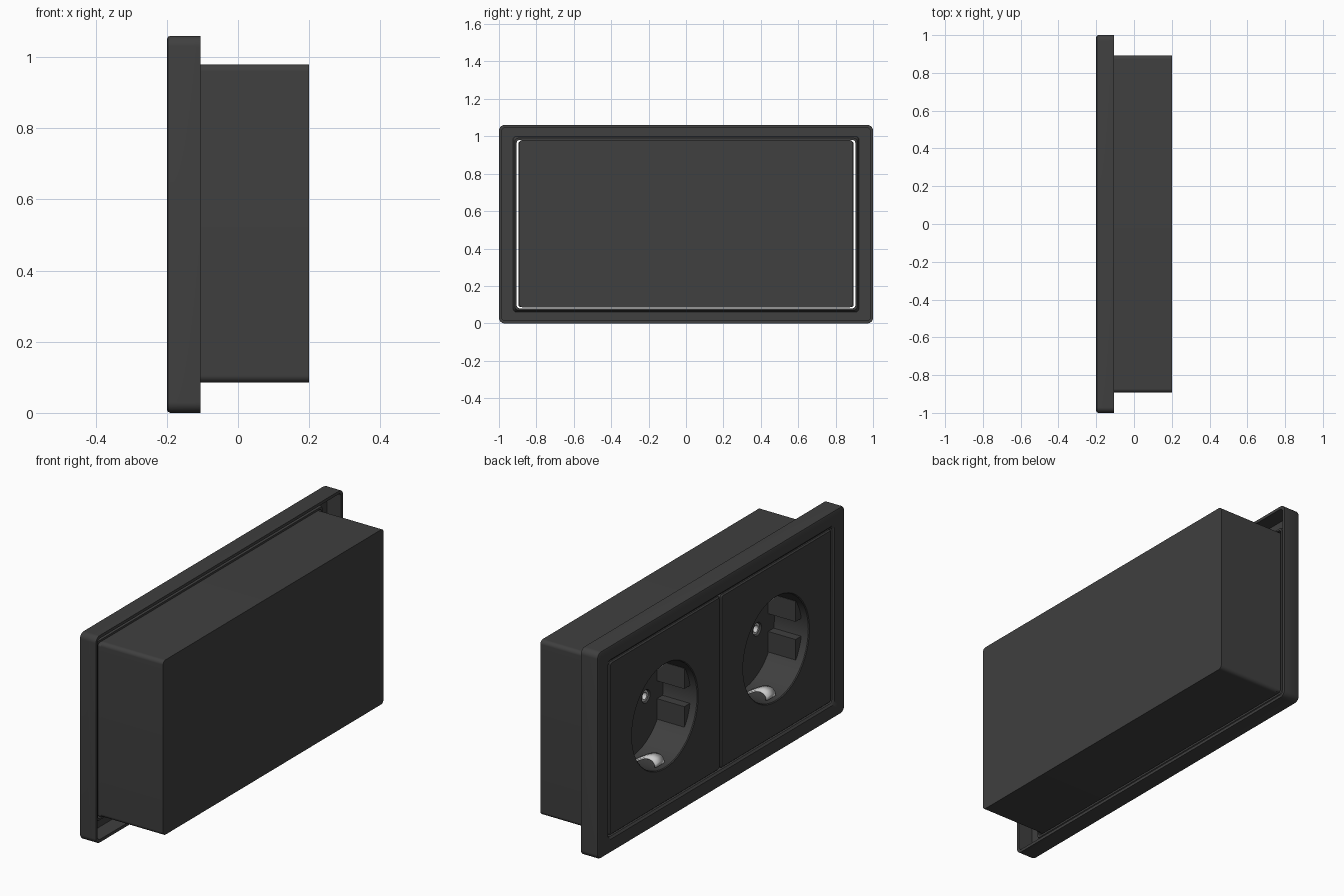
import bpy, bmesh, math
from mathutils import Vector

if "Cube" in bpy.data.objects:
    bpy.data.objects.remove(bpy.data.objects["Cube"])


def material(name, v):
    m = bpy.data.materials.new(name)
    m.diffuse_color = (v, v, v, 1)
    m.use_nodes = True
    m.node_tree.nodes["Principled BSDF"].inputs["Base Color"].default_value = m.diffuse_color
    return m


DARK = material("dark_plastic", 0.05)
METAL = material("contact_metal", 0.6)


def finish(bm, name, mat, angle=35):
    bmesh.ops.remove_doubles(bm, verts=bm.verts, dist=1e-5)
    bmesh.ops.recalc_face_normals(bm, faces=bm.faces)
    me = bpy.data.meshes.new(name)
    bm.to_mesh(me)
    bm.free()
    me.materials.append(mat)
    ob = bpy.data.objects.new(name, me)
    bpy.context.collection.objects.link(ob)
    bpy.context.view_layer.objects.active = ob
    for o in bpy.context.selected_objects:
        o.select_set(False)
    ob.select_set(True)
    bpy.ops.object.shade_smooth_by_angle(angle=math.radians(angle))
    return ob


def ring(bm, x, hy, hz, r, cy=0, cz=0.53, seg=12):
    """Rounded rectangle in the YZ plane (a circle when hy = hz = r)."""
    out = []
    for q, (sy, sz) in enumerate([(1, 1), (-1, 1), (-1, -1), (1, -1)]):
        for i in range(seg + 1):
            a = (q + i / seg) * math.pi / 2
            out.append(bm.verts.new((x, cy + sy * (hy - r) + r * math.cos(a),
                                     cz + sz * (hz - r) + r * math.sin(a))))
    return out


def bridge(bm, rings, closed=False):
    pairs = list(zip(rings, rings[1:])) + ([(rings[-1], rings[0])] if closed else [])
    for a, b in pairs:
        n = len(a)
        for i in range(n):
            bm.faces.new((a[i], a[(i + 1) % n], b[(i + 1) % n], b[i]))


def loft(name, specs, mat, closed=False, cap=False, **kw):
    bm = bmesh.new()
    rings = [ring(bm, *s, **kw) for s in specs]
    bridge(bm, rings, closed)
    if cap:
        bm.faces.new(rings[-1])
    return finish(bm, name, mat)


# Cover frame: hollow shell, open at the back
loft("cover_frame", [
    (-0.105, 1.0, 0.53, 0.03), (-0.19, 1.0, 0.53, 0.03),
    (-0.197, 0.997, 0.527, 0.028), (-0.2, 0.99, 0.52, 0.025),
    (-0.2, 0.915, 0.46, 0.02), (-0.192, 0.905, 0.45, 0.015),
    (-0.16, 0.905, 0.45, 0.015), (-0.16, 0.915, 0.46, 0.02),
    (-0.185, 0.925, 0.47, 0.02), (-0.185, 0.985, 0.515, 0.018),
    (-0.105, 0.985, 0.515, 0.018)], DARK, closed=True)

# Wall box behind the frame
loft("back_box", [(-0.165, 0.892, 0.4475, 0.02), (0.2, 0.892, 0.4475, 0.02)],
     DARK, cap=True, cz=0.5325)

R, CZ, FLOOR, PIN = 0.265, 0.53, 0.0, 0.126

for side, cy in (("left", 0.45), ("right", -0.45)):
    # Insert plate with the round recess
    bm = bmesh.new()
    rings = [ring(bm, x, hy, hz, r, cy, CZ) for x, hy, hz, r in [
        (-0.15, 0.446, 0.443, 0.012), (-0.19, 0.446, 0.443, 0.012),
        (-0.196, 0.44, 0.437, 0.01),
        (-0.196, R + 0.004, R + 0.004, R + 0.004),
        (-0.192, R, R, R), (FLOOR, R, R, R)]]
    bridge(bm, rings)
    finish(bm, side + "_insert_plate", DARK)

    # Recess floor with two pin holes
    bm = bmesh.new()
    for dy, r in ((0, R), (PIN, 0.034), (-PIN, 0.034)):
        vs = bmesh.ops.create_circle(bm, segments=48 if dy == 0 else 24, radius=r)["verts"]
        for v in vs:
            v.co = Vector((FLOOR, cy + dy + v.co.x, CZ + v.co.y))
    bmesh.ops.triangle_fill(bm, use_beauty=True, edges=bm.edges[:])
    finish(bm, side + "_recess_floor", DARK)

    for s in (-1, 1):
        tag = "%s_%s_" % (side, "a" if s < 0 else "b")
        # Pin hole lining and metal contact sleeve
        loft(tag + "pin_hole", [(FLOOR, .034, .034, .034), (0.012, .029, .029, .029),
                                (0.13, .029, .029, .029)],
             DARK, cap=True, cy=cy + s * PIN, cz=CZ, seg=6)
        loft(tag + "pin_contact", [(0.1, .028, .028, .028), (0.008, .028, .028, .028),
                                   (0.008, .018, .018, .018), (0.1, .018, .018, .018)],
             METAL, cy=cy + s * PIN, cz=CZ, seg=6)

        # Guide ribs in pairs on the side walls
        for t in (-1, 1):
            bm = bmesh.new()
            bmesh.ops.create_cube(bm, size=1)
            for v in bm.verts:
                v.co = Vector((-0.0775 + v.co.x * 0.155,
                               cy + s * (0.2375 + v.co.y * 0.045),
                               CZ + t * (0.098 + v.co.z * 0.105)))
            finish(bm, tag + ("lower_rib" if t < 0 else "upper_rib"), DARK)

        # Bent earth clip at the top and bottom of the recess
        bm = bmesh.new()
        prof = [(-0.02, -0.01), (-0.04, 0.0), (-0.075, 0.022), (-0.105, 0.038),
                (-0.13, 0.042), (-0.15, 0.036), (-0.163, 0.022), (-0.165, 0.006)]
        rows = [[bm.verts.new((x, cy + w, CZ + s * (R - h))) for w in (-0.035, 0.035)]
                for x, h in prof]
        for a, b in zip(rows, rows[1:]):
            bm.faces.new((a[0], a[1], b[1], b[0]))
        clip = finish(bm, tag + "earth_clip", METAL, 50)
        mod = clip.modifiers.new("thickness", "SOLIDIFY")
        mod.thickness = 0.008
        mod.offset = 0
